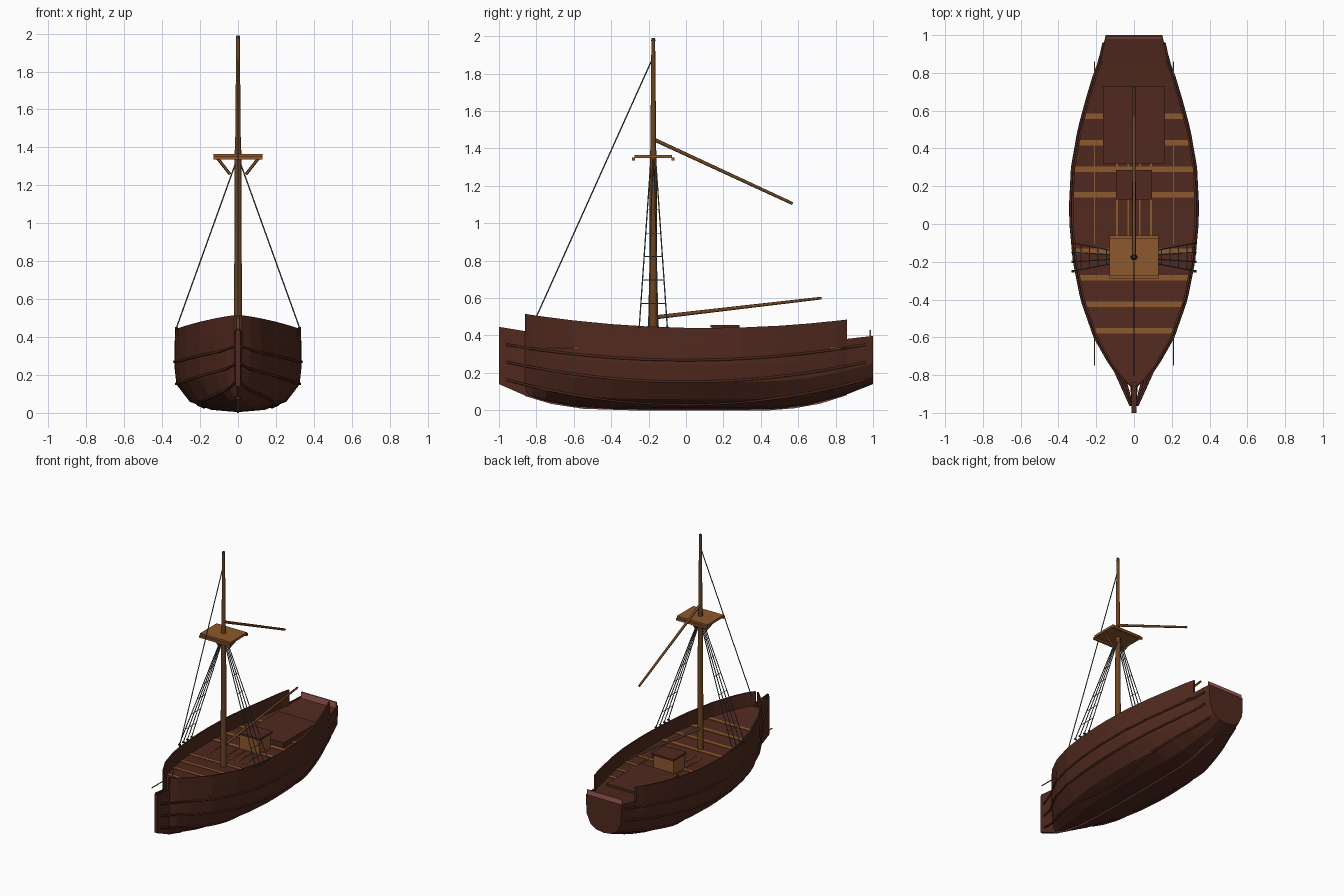
import bpy, bmesh
from mathutils import Vector

cube = bpy.data.objects.get("Cube")
if cube:
    bpy.data.objects.remove(cube, do_unlink=True)


def material(name, rgb):
    m = bpy.data.materials.new(name)
    m.use_nodes = True
    m.diffuse_color = (*rgb, 1)
    m.node_tree.nodes["Principled BSDF"].inputs["Base Color"].default_value = (*rgb, 1)
    return m


HULL = material("dark red brown planks", (0.08, 0.022, 0.013))
WALE = material("dark wale wood", (0.07, 0.02, 0.013))
CAP = material("pale red wood", (0.34, 0.11, 0.09))
TIMBER = material("golden brown timber", (0.27, 0.098, 0.026))
SPAR = material("spar brown", (0.15, 0.058, 0.016))
ROPE = material("weathered grey rope", (0.11, 0.125, 0.122))
IRON = material("dark iron", (0.035, 0.035, 0.033))


def finish(name, bm, mat):
    bmesh.ops.recalc_face_normals(bm, faces=bm.faces)
    me = bpy.data.meshes.new(name)
    bm.to_mesh(me)
    bm.free()
    me.materials.append(mat)
    ob = bpy.data.objects.new(name, me)
    bpy.context.collection.objects.link(ob)
    return ob


def box(name, mat, x, y, z):
    """Box from (low, high) pairs along each axis."""
    bm = bmesh.new()
    bmesh.ops.create_cube(bm, size=1)
    for v in bm.verts:
        v.co = [r[0] if c < 0 else r[1] for c, r in zip(v.co, (x, y, z))]
    return finish(name, bm, mat)


def rod(name, mat, a, b, r1, r2=None, sides=6):
    """Tapered round bar from a to b."""
    a, b = Vector(a), Vector(b)
    bm = bmesh.new()
    bmesh.ops.create_cone(bm, cap_ends=True, segments=sides, radius1=r1,
                          radius2=r1 if r2 is None else r2, depth=(b - a).length)
    turn = (b - a).to_track_quat("Z", "Y")
    for v in bm.verts:
        v.co = turn @ v.co + (a + b) / 2
    ob = finish(name, bm, mat)
    if sides > 6:
        for p in ob.data.polygons:
            p.use_smooth = len(p.vertices) == 4
    return ob


def loft(name, mat, rows, caps=False):
    """Skin a list of equal length point rows."""
    bm = bmesh.new()
    grid = [[bm.verts.new(p) for p in row] for row in rows]
    for r, s in zip(grid, grid[1:]):
        for i in range(len(r) - 1):
            bm.faces.new((r[i], r[i + 1], s[i + 1], s[i]))
    if caps:
        bm.faces.new(grid[0])
        bm.faces.new(grid[-1])
    return finish(name, bm, mat)


def lerp(table, t):
    for (a, p), (b, q) in zip(table, table[1:]):
        if t <= b:
            return p + (q - p) * max(0, (t - a) / (b - a))
    return table[-1][1]


# Hull lines
WIDTH = [(-1, .008), (-.86, .02), (-.82, .065), (-.75, .12), (-.6, .205), (-.4, .275),
         (-.2, .315), (0, .333), (.1, .335), (.3, .325), (.5, .29), (.65, .25),
         (.8, .205), (.86, .18), (1, .15)]
KEEL = [(-1, .14), (-.86, .08), (-.72, .038), (-.55, .012), (-.3, .004), (.45, .004),
        (.58, .015), (.72, .04), (.86, .085), (1, .14)]
SECTION = [(0, 0), (.42, .035), (.76, .16), (.97, .43), (1, .7), (1, 1)]
STATIONS = [y for y, w in WIDTH]
RAILED = [y for y in STATIONS if abs(y) <= .86]


def deck_z(y):
    return .33 + .075 * (y - .16) ** 2


def rail_z(y):
    return .44 + .08 * (y - .11) ** 2


def half_section(y):
    w, k, s = lerp(WIDTH, y), lerp(KEEL, y), deck_z(y) + .015
    sharp = 1 + max(0, -y - .4) * 1.2
    return [(w * u ** sharp, k + (s - k) * v) for u, v in SECTION]


def hull_x(y, z):
    return lerp([(h, x) for x, h in half_section(y)], z)


rows = []
for y in STATIONS:
    half = half_section(y)
    rows.append([(-x, y, z) for x, z in reversed(half[1:])] + [(x, y, z) for x, z in half])
loft("hull", HULL, rows, caps=True)
loft("deck", HULL, [[(s * (lerp(WIDTH, y) - .002), y, deck_z(y)) for s in (-1, 1)]
                    for y in STATIONS])
loft("keel", CAP, [[(-.006, y, z + .01), (-.006, y, z - .004),
                    (.006, y, z - .004), (.006, y, z + .01)] for y, z in KEEL[1:-1]], caps=True)

# Stem post
stem = [(-1, .14), (-1, .432), (-.84, .415), (-.84, .07)]
loft("stem", HULL, [[(x, y, z) for y, z in stem] for x in (-.013, .013)], caps=True)

# Stern board standing on the transom
box("stern_board", CAP, (-.15, .15), (.98, .99), (.37, .428))

for side, s in (("left", 1), ("right", -1)):
    # Bulwark
    wall = []
    for y in RAILED:
        w = lerp(WIDTH, y)
        t = min(.014, w * .6)
        lo, hi = deck_z(y) - .005, rail_z(y)
        wall.append([(s * x, y, z) for x, z in
                     ((w, lo), (w - .003, hi), (w - t, hi), (w - t, lo), (w, lo))])
    loft(side + "_bulwark", HULL, wall)
    for name, y in (("fore", RAILED[0]), ("aft", RAILED[-1])):
        w = lerp(WIDTH, y)
        x = sorted((s * w, s * max(0, w - .014)))
        box(f"{side}_{name}_bulwark_end", HULL, x, (y - .002, y + .002),
            (deck_z(y), rail_z(y)))

    # Wales running along the planking and meeting at the stem
    for n, (base, rise) in enumerate(((.268, .09), (.152, .115), (.03, .145))):
        cu = bpy.data.curves.new(f"{side}_wale_{n + 1}", "CURVE")
        cu.dimensions = "3D"
        cu.bevel_depth = .007
        cu.bevel_resolution = 1
        cu.use_fill_caps = True
        pts = []
        for i in range(33):
            y = -.96 + 1.92 * i / 32
            z = base + rise * y * y
            x = hull_x(y, z) + .002
            if y < -.74:
                x = max(x, .45 * (y + 1) * (1 - .2 * n))
            pts.append((s * x, y, z, 1))
        sp = cu.splines.new("POLY")
        sp.points.add(len(pts) - 1)
        for p, co in zip(sp.points, pts):
            p.co = co
        cu.materials.append(WALE)
        bpy.context.collection.objects.link(bpy.data.objects.new(cu.name, cu))

    # Long thin stringer passing through the planking
    box(side + "_stringer", TIMBER, (s * .21 - .003, s * .21 + .003), (-.75, .86),
        (.331, .336))
    for n, x in enumerate((.03, .09)):
        box(f"{side}_carling_{n + 1}", TIMBER, (s * x - .004, s * x + .004),
            (-.06, .32), (.325, .336))

    # Shrouds with deadeyes and ratlines
    feet = [Vector((s * .326, -.25 + .05 * i, .445)) for i in range(4)]
    tops = [Vector((s * .015, -.19 + .01 * i, 1.31)) for i in range(4)]
    for i, (a, b) in enumerate(zip(feet, tops)):
        rod(f"{side}_shroud_{i + 1}", ROPE, a, b, .0035)
        rod(f"{side}_deadeye_{i + 1}", IRON, a - Vector((s * .01, 0, 0)),
            a + Vector((s * .006, 0, 0)), .007)
    for i in range(6):
        t = (i + 1) * .145
        rod(f"{side}_ratline_{i + 1}", ROPE, feet[0].lerp(tops[0], t),
            feet[-1].lerp(tops[-1], t), .0025)

    # Brace below the lookout platform
    rod(side + "_platform_brace", TIMBER, (s * .11, -.175, 1.345), (s * .042, -.175, 1.258), .008)

# Deck beams, nearly flush with the planks
for n, y in enumerate((-.565, -.425, -.285, -.145, .155, .29, .43, .57)):
    w = lerp(WIDTH, y) - .013
    box(f"deck_beam_{n + 1}", TIMBER, (-w, w), (y - .014, y + .014),
        (deck_z(y) - .02, deck_z(y) + .005))

# Aft cover and hatch
box("aft_cover", HULL, (-.165, .165), (.32, .73), (.33, .372))
box("hatch_coaming", TIMBER, (-.085, .085), (.14, .275), (.32, .442))
box("hatch_lid", HULL, (-.095, .095), (.13, .287), (.442, .456))

# Mast and spars
rod("lower_mast", SPAR, (0, -.175, .31), (0, -.175, 1.39), .023, .018, 10)
rod("upper_mast", SPAR, (0, -.175, 1.38), (0, -.175, 1.98), .016, .01, 10)
rod("mast_cap", IRON, (0, -.175, 1.975), (0, -.175, 1.99), .012, .009, 10)
rod("gaff", SPAR, (0, -.165, 1.445), (0, .57, 1.105), .01, .008, 8)
rod("boom", SPAR, (0, -.165, .497), (0, .725, .6), .011, .007, 8)
rod("forestay", ROPE, (0, -.175, 1.89), (0, -.8, .5), .0035)

# Lookout platform
box("platform", TIMBER, (-.13, .13), (-.275, -.075), (1.348, 1.365))
for name, y in (("front", -.28), ("back", -.07)):
    box(f"platform_{name}_batten", TIMBER, (-.13, .13), (y - .008, y + .008), (1.336, 1.352))
